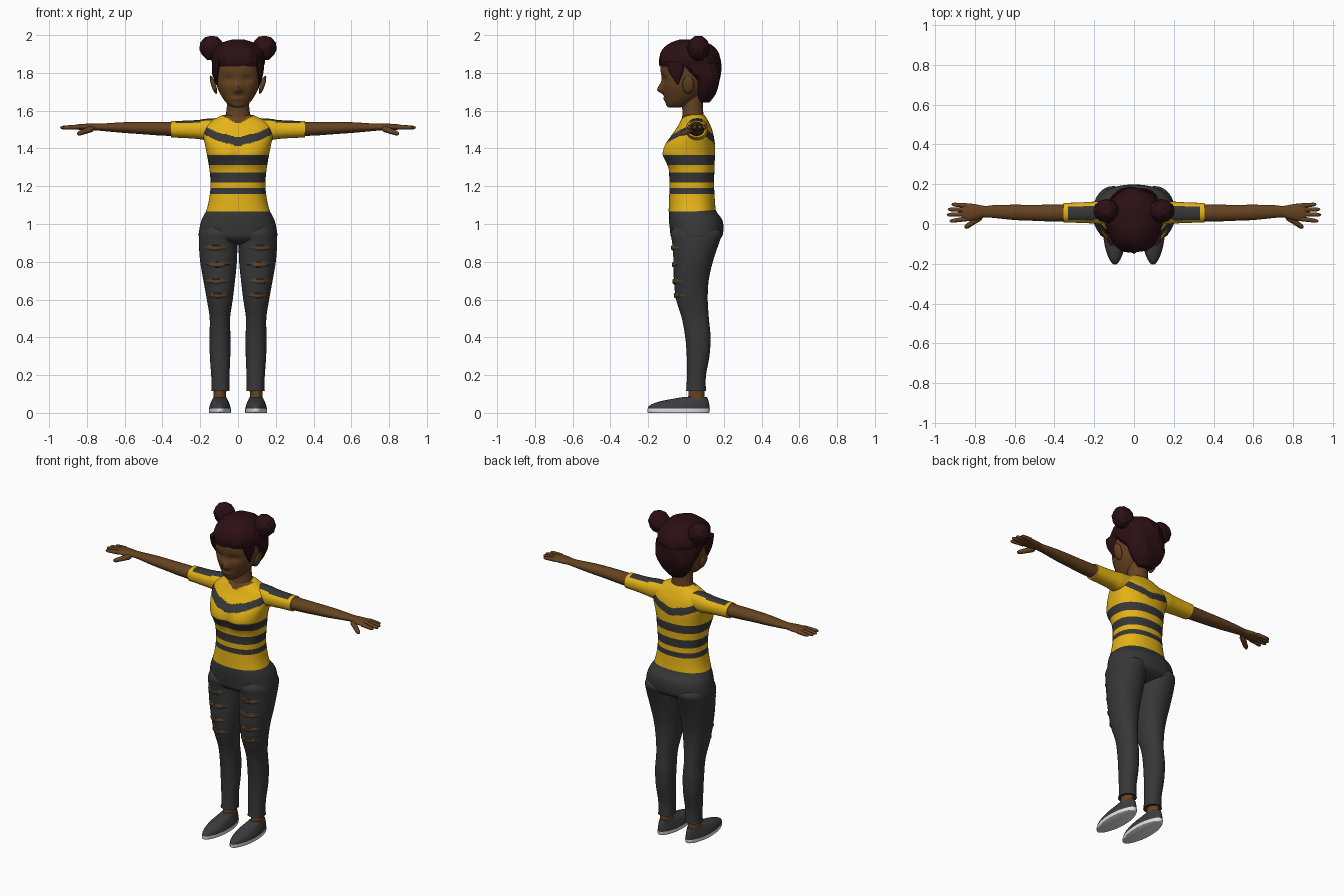
import bpy, bmesh, math
from mathutils import Vector

def material(name, rgb):
    m = bpy.data.materials.new(name)
    m.diffuse_color = (*rgb, 1)
    return m

SKIN = material("brown skin", (.13, .055, .015))
HAIR = material("dark maroon hair", (.024, .005, .007))
YELLOW = material("yellow cloth", (.78, .45, .008))
DARK = material("charcoal cloth", (.038, .038, .038))
SHOE = material("shoe grey", (.045, .045, .048))
WHITE = material("white sole", (.75, .75, .75))

def finish(bm, name, mats, rule=None, mirror=False, angle=45):
    bmesh.ops.recalc_face_normals(bm, faces=bm.faces[:])
    if rule:
        for f in bm.faces:
            f.material_index = rule(*f.calc_center_median())
    me = bpy.data.meshes.new(name)
    bm.to_mesh(me)
    bm.free()
    for m in mats:
        me.materials.append(m)
    me.shade_smooth()
    me.set_sharp_from_angle(angle=math.radians(angle))
    ob = bpy.data.objects.new(name, me)
    bpy.context.collection.objects.link(ob)
    if mirror:
        mod = ob.modifiers.new("mirror", 'MIRROR')
        mod.use_mirror_merge = False
    return ob

def spline(stations, steps):
    """Catmull-Rom through the stations."""
    out = []
    for i in range(len(stations) - 1):
        p = [stations[max(0, min(len(stations) - 1, i + k))] for k in (-1, 0, 1, 2)]
        for s in range(steps):
            t = s / steps
            out.append([.5 * (2*b + (c - a)*t + (2*a - 5*b + 4*c - d)*t*t + (3*b - a - 3*c + d)*t**3)
                        for a, b, c, d in zip(*p)])
    return out + [list(stations[-1])]

def loft(name, stations, mats, axis='z', seg=32, steps=5, p=2.0, rule=None, deform=None,
         mirror=False, angle=45):
    """Stations are (t, a0, a1, b0, b1): extents across the axis at height t."""
    bm = bmesh.new()
    rings = []
    for t, a0, a1, b0, b1 in spline(stations, steps):
        ring = []
        for k in range(seg):
            th = 2 * math.pi * k / seg
            c, s = math.cos(th), math.sin(th)
            a = (a0 + a1)/2 + (a1 - a0)/2 * math.copysign(abs(c)**(2/p), c)
            b = (b0 + b1)/2 + (b1 - b0)/2 * math.copysign(abs(s)**(2/p), s)
            co = (a, b, t) if axis == 'z' else (t, a, b)
            ring.append(bm.verts.new(deform(*co) if deform else co))
        rings.append(ring)
    for r, q in zip(rings, rings[1:]):
        for k in range(seg):
            n = (k + 1) % seg
            bm.faces.new((r[k], r[n], q[n], q[k]))
    bm.faces.new(rings[0])
    bm.faces.new(rings[-1])
    return finish(bm, name, mats, rule, mirror, angle)

def sym(rows):
    return [(z, -w, w, f, b) for z, w, f, b in rows]

def gauss(d, s):
    return math.exp(-(d / s)**2)

# Shirt with stripes and scooped neckline
def shirt_rule(x, y, z):
    if y < .03 and z > 1.53 + abs(x) * .5:
        return 2
    s = z - .07 * (min(abs(x), .2) / .2)**1.5
    dark = 1.415 < s < 1.46 or any(a < z < b for a, b in ((1.315, 1.363), (1.225, 1.268), (1.16, 1.19)))
    return int(dark)

def bust(x, y, z):
    if y < 0:
        y += .018 * gauss(x, .035) * gauss(z - 1.37, .06)
    return x, y, z

loft("shirt", sym([(1.065, .17, -.092, .158), (1.12, .155, -.09, .153), (1.20, .145, -.088, .149),
     (1.28, .15, -.092, .15), (1.33, .158, -.112, .152), (1.37, .165, -.13, .153),
     (1.42, .175, -.115, .153), (1.46, .183, -.085, .148), (1.50, .183, -.055, .138),
     (1.53, .165, -.037, .125), (1.555, .125, -.024, .112), (1.575, .085, -.01, .098),
     (1.58, .05, .01, .08)]), [YELLOW, DARK, SKIN], seg=72, steps=8, p=2.3,
     rule=shirt_rule, deform=bust)

# Sleeves with a dark stripe along the top
loft("sleeves", [(.08, .005, .115, 1.45, 1.562), (.17, 0, .115, 1.445, 1.557), (.21, .003, .112, 1.45, 1.551),
     (.28, .006, .108, 1.455, 1.547), (.355, .008, .106, 1.458, 1.546)], [YELLOW, DARK], axis='x', steps=8,
     seg=40, p=2.2, mirror=True,
     rule=lambda x, y, z: int(x < .335 and .02 < y < .088 and z > 1.495))

# Arms, palms, fingers, thumbs
loft("arms", [(.30, .013, .1, 1.464, 1.541), (.42, .013, .098, 1.469, 1.541), (.50, .016, .096, 1.475, 1.541),
     (.60, .02, .097, 1.482, 1.539), (.70, .03, .095, 1.491, 1.533), (.75, .033, .091, 1.495, 1.531),
     (.80, .02, .1, 1.495, 1.531), (.845, .016, .104, 1.499, 1.528), (.865, .025, .1, 1.503, 1.524)],
     [SKIN], axis='x', mirror=True)

def finger(name, start, end, r):
    a, b = Vector(start), Vector(end)
    bm = bmesh.new()
    bmesh.ops.create_uvsphere(bm, u_segments=10, v_segments=8, radius=1)
    q = (b - a).to_track_quat('Z', 'Y')
    for v in bm.verts:
        c = v.co
        h = (c.z + 1) / 2
        w = r * min(1, 1.7 * math.hypot(c.x, c.y)) / max(math.hypot(c.x, c.y), 1e-6) * (1.1 - .35 * h)
        v.co = a + q @ Vector((c.x * w, c.y * w, h * (b - a).length))
    finish(bm, name, [SKIN], mirror=True)

for name, y0, y1, tip in (("index", .028, .014, .928), ("middle", .05, .046, .942),
                          ("ring", .071, .074, .937), ("little", .091, .099, .918)):
    finger(name + "_fingers", (.83, y0, 1.514), (tip, y1, 1.51), .0125)
finger("thumbs", (.765, .04, 1.507), (.852, -.02, 1.476), .016)

# Trousers: hips and two legs with torn slits
loft("hips", sym([(1.09, .155, -.085, .15), (1.06, .173, -.09, .165), (1.02, .193, -.09, .193),
     (.97, .205, -.085, .198), (.93, .206, -.078, .188), (.905, .17, -.05, .15), (.89, .08, 0, .1)]),
     [DARK], seg=48, p=2.3)

RIPS = ((.875, .122), (.785, .108), (.697, .115), (.622, .107))

def torn(x, y, z, grow=1):
    return y < .03 and any(abs(z - h) < grow * .009 * (1 - ((x - c) / .057)**2) for h, c in RIPS)

loft("legs", [(.99, .03, .18, -.06, .16), (.95, .004, .203, -.08, .19), (.90, .003, .207, -.073, .175),
     (.80, .006, .2, -.066, .142), (.70, .016, .183, -.064, .12), (.60, .028, .165, -.052, .115),
     (.50, .042, .15, -.022, .121), (.40, .04, .151, -.004, .13), (.30, .041, .149, .004, .124),
     (.20, .045, .142, .005, .106), (.13, .045, .14, .002, .105), (.115, .043, .143, -.002, .108)],
     [DARK, SKIN], seg=48, steps=20, p=2.15, mirror=True,
     rule=lambda x, y, z: int(torn(x, y, z)),
     deform=lambda x, y, z: (x, y - .008 * torn(x, y, z, 1.4), z))

# Ankles and shoes
loft("ankles", [(.05, .06, .132, .01, .1), (.09, .063, .13, .012, .098), (.15, .06, .13, .015, .095)],
     [SKIN], mirror=True)

def foot(x, y, z):
    k = 1 - .3 * max(0, -(y + .04) / .16)**2 - .18 * max(0, (y - .02) / .1)
    return .096 + (x - .096) * k, y, z

loft("soles", [(0, .04, .152, -.195, .12), (.004, .038, .154, -.204, .125), (.022, .038, .154, -.204, .126)],
     [WHITE], steps=2, p=2.3, deform=foot, mirror=True)
loft("shoes", [(.02, .039, .153, -.203, .124), (.035, .041, .151, -.198, .124), (.05, .046, .146, -.172, .122),
     (.064, .052, .14, -.125, .119), (.076, .058, .134, -.06, .115), (.085, .062, .13, -.01, .108)],
     [SHOE], steps=3, p=2.3, deform=foot, mirror=True)

# Neck, head with sculpted face, ears
loft("neck", sym([(1.50, .078, -.032, .1), (1.56, .068, -.021, .095), (1.61, .06, -.02, .09),
     (1.68, .058, -.03, .09)]), [SKIN])

def face(x, y, z):
    if y < -.02:
        y -= .032 * gauss(x, .02) * gauss(z - 1.707, .016 if z < 1.707 else .035)    # nose
        y -= .008 * gauss(x, .03) * gauss(z - 1.662, .012)                           # lips
        y += .012 * gauss(abs(x) - .048, .03) * gauss(z - 1.765, .02)                # eye sockets
    return x, y, z

loft("head", sym([(1.617, .025, -.092, -.03), (1.628, .047, -.104, .01), (1.655, .073, -.11, .05),
     (1.70, .1, -.119, .09), (1.74, .114, -.126, .11), (1.78, .121, -.13, .13), (1.82, .123, -.135, .14),
     (1.86, .121, -.132, .14), (1.90, .108, -.115, .13), (1.93, .08, -.08, .1)]),
     [SKIN], seg=56, steps=6, p=2.15, deform=face)

def blob(name, centre, size, mat, tilt=0, sub=2, angle=45):
    bm = bmesh.new()
    bmesh.ops.create_icosphere(bm, subdivisions=sub, radius=1)
    for v in bm.verts:
        x, y, z = (c * s for c, s in zip(v.co, size))
        v.co = Vector(centre) + Vector((x * math.cos(tilt) + z * math.sin(tilt), y,
                                        z * math.cos(tilt) - x * math.sin(tilt)))
    finish(bm, name, [mat], mirror=True, angle=angle)

blob("ears", (.13, .012, 1.737), (.013, .032, .052), SKIN, tilt=.3)

# Hair: cap, lumpy back, temple locks, twin buns
def lumps(x, y, z):
    k = 1 + .03 * math.sin(7 * math.atan2(y - .03, x) + z * 25)
    return x * k, .03 + (y - .03) * k, z

loft("hair_cap", sym([(1.834, .132, -.138, .178), (1.86, .14, -.146, .183), (1.90, .135, -.14, .174),
     (1.935, .115, -.115, .15), (1.962, .08, -.075, .11), (1.977, .03, -.03, .06)]),
     [HAIR], seg=22, steps=2, p=2.15, deform=lumps, angle=18)
loft("hair_back", sym([(1.642, .045, .07, .12), (1.68, .085, .055, .15), (1.72, .11, .045, .168),
     (1.76, .126, .035, .18), (1.80, .135, -.03, .185), (1.85, .138, -.10, .184)]),
     [HAIR], seg=22, steps=2, p=2.2, deform=lumps, angle=18)
loft("temple_locks", [(1.735, .108, .116, -.046, -.04), (1.77, .103, .128, -.07, -.028),
     (1.81, .095, .136, -.095, -.01), (1.86, .085, .138, -.11, 0)], [HAIR], seg=10, steps=2,
     mirror=True, angle=18)
blob("hair_buns", (.138, .066, 1.931), (.067, .06, .069), HAIR, tilt=.6, angle=18)
